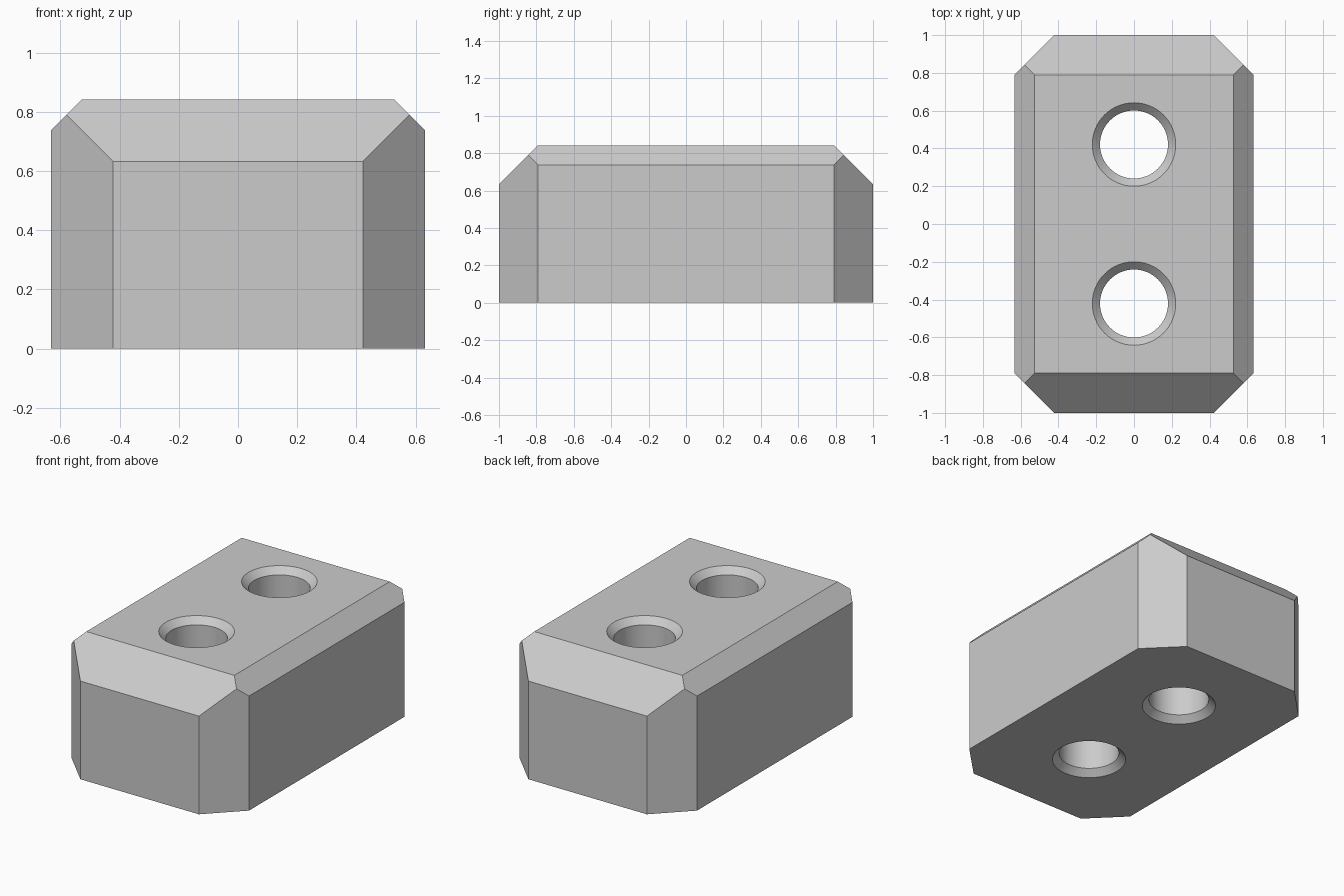
import bpy
import bmesh
import math
from mathutils import Vector

if "Cube" in bpy.data.objects:
    bpy.data.objects.remove(bpy.data.objects["Cube"], do_unlink=True)

HALF_X, HALF_Y, HEIGHT = 0.632, 1.0, 0.842
BIG, SMALL = 0.21, 0.105             # chamfer widths
HOLE_Y, HOLE_R, RIM_R = 0.421, 0.18, 0.221
RIM = RIM_R - HOLE_R                 # countersink depth

grey = bpy.data.materials.new("light grey")
grey.use_nodes = True
colour = (0.6, 0.6, 0.6, 1.0)
grey.diffuse_color = colour
grey.node_tree.nodes["Principled BSDF"].inputs["Base Color"].default_value = colour


def make_object(name, bm):
    bmesh.ops.recalc_face_normals(bm, faces=bm.faces)
    mesh = bpy.data.meshes.new(name)
    bm.to_mesh(mesh)
    bm.free()
    mesh.materials.append(grey)
    obj = bpy.data.objects.new(name, mesh)
    bpy.context.collection.objects.link(obj)
    return obj


def slice_off(bm, point, normal):
    geom = bm.verts[:] + bm.edges[:] + bm.faces[:]
    cut = bmesh.ops.bisect_plane(bm, geom=geom, dist=1e-6, plane_co=Vector(point),
                                 plane_no=Vector(normal), clear_outer=True)
    edges = [e for e in cut["geom_cut"] if isinstance(e, bmesh.types.BMEdge)]
    bmesh.ops.contextual_create(bm, geom=edges)


# Block with chamfered upright corners, ends and long top edges
bm = bmesh.new()
bmesh.ops.create_cube(bm, size=1)
bmesh.ops.scale(bm, vec=(2 * HALF_X, 2 * HALF_Y, HEIGHT), verts=bm.verts)
bmesh.ops.translate(bm, vec=(0, 0, HEIGHT / 2), verts=bm.verts)
for s in (-1, 1):
    for t in (-1, 1):
        slice_off(bm, (s * (HALF_X - BIG), t * HALF_Y, 0), (s, t, 0))
for s in (-1, 1):
    slice_off(bm, (0, s * (HALF_Y - BIG), HEIGHT), (0, s, 1))
    slice_off(bm, (s * (HALF_X - SMALL), 0, HEIGHT), (s, 0, 1))
block = make_object("chamfered_block", bm)


# Through holes, countersunk at top and bottom
def hole_cutter(name, y):
    profile = [(RIM_R + RIM, -RIM), (HOLE_R, RIM),
               (HOLE_R, HEIGHT - RIM), (RIM_R + RIM, HEIGHT + RIM)]
    profile[0] = (RIM_R + RIM, -RIM)
    bm = bmesh.new()
    steps = 64
    rings = [[bm.verts.new((r * math.cos(math.tau * i / steps),
                            y + r * math.sin(math.tau * i / steps), z))
              for i in range(steps)] for r, z in profile]
    for low, high in zip(rings, rings[1:]):
        for i in range(steps):
            j = (i + 1) % steps
            bm.faces.new((low[i], low[j], high[j], high[i]))
    bm.faces.new(rings[0][::-1])
    bm.faces.new(rings[-1])
    cutter = make_object(name, bm)
    cutter.hide_render = True
    return cutter


bpy.context.view_layer.objects.active = block
for name, y in (("front_hole", -HOLE_Y), ("back_hole", HOLE_Y)):
    cutter = hole_cutter(name, y)
    mod = block.modifiers.new(name, "BOOLEAN")
    mod.operation = "DIFFERENCE"
    mod.solver = "EXACT"
    mod.object = cutter
    bpy.ops.object.modifier_apply(modifier=mod.name)
    bpy.data.objects.remove(cutter, do_unlink=True)

# Smooth hole walls, crisp chamfers
bpy.ops.object.select_all(action="DESELECT")
block.select_set(True)
bpy.ops.object.shade_smooth_by_angle(angle=math.radians(25))
